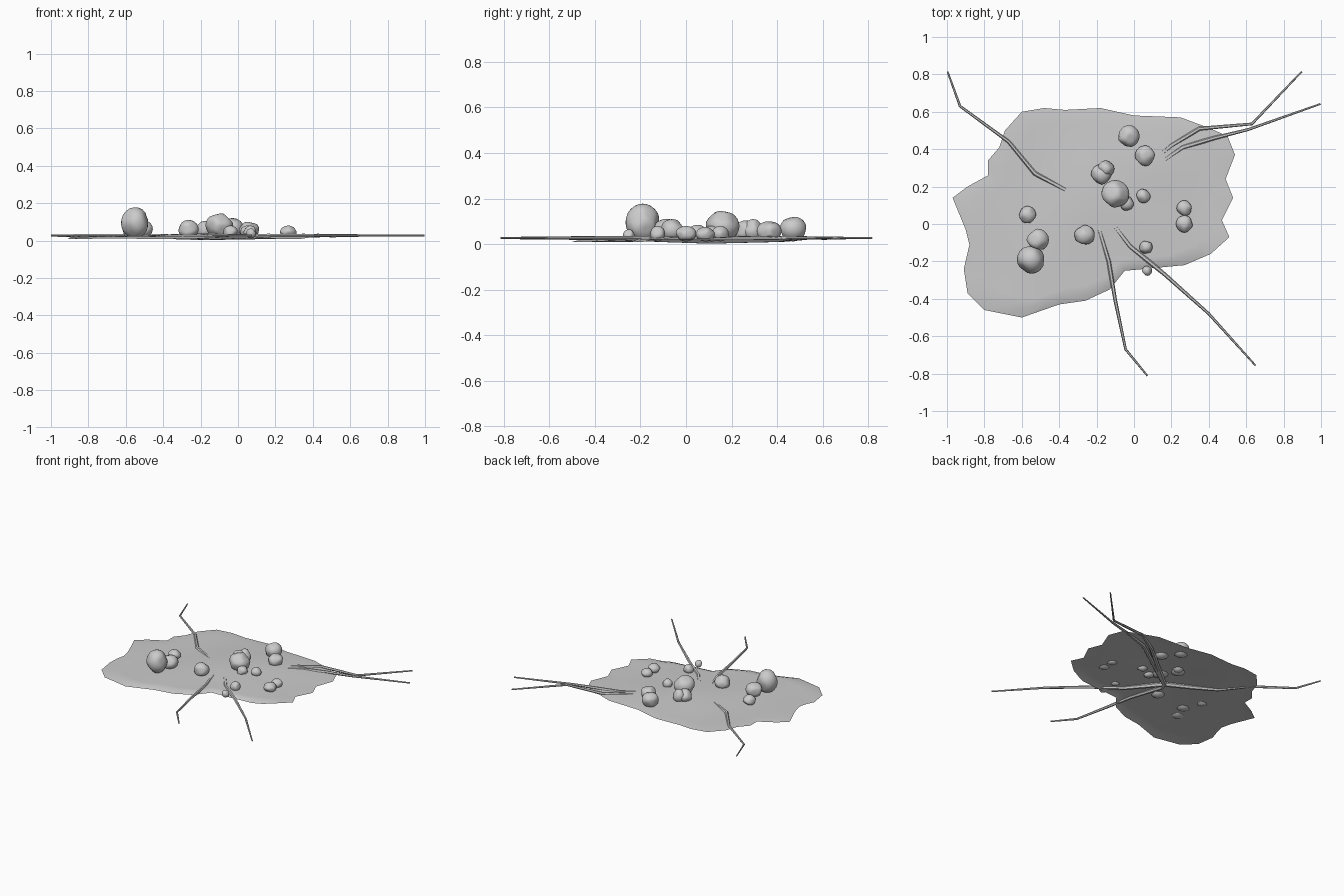
import bpy, bmesh, math, random
from mathutils import Vector

random.seed(7)

cube = bpy.data.objects.get("Cube")
if cube:
    bpy.data.objects.remove(cube)

grey = bpy.data.materials.new("plain grey")
grey.use_nodes = True
GREY = (0.6, 0.6, 0.6, 1)
grey.diffuse_color = GREY
grey.node_tree.nodes["Principled BSDF"].inputs["Base Color"].default_value = GREY

HUB = Vector((-0.19, 0.1))


def ground_height(x, y):
    """Soft mound over the root hub, with a ridge over the rear roots."""
    hub = math.exp(-(Vector((x, y)) - HUB).length_squared / 0.09)
    ridge = math.exp(-(Vector((x, y)) - Vector((0.06, 0.33))).length_squared / 0.05)
    ripple = 0.002 * math.sin(9 * x + 2 * y) * math.cos(8 * y - 3 * x)
    return 0.022 + 0.016 * max(hub, ridge) + ripple


def smooth(obj, angle):
    bpy.ops.object.select_all(action='DESELECT')
    obj.select_set(True)
    bpy.context.view_layer.objects.active = obj
    bpy.ops.object.shade_smooth_by_angle(angle=math.radians(angle))


def finish(name, bm):
    mesh = bpy.data.meshes.new(name)
    bm.to_mesh(mesh)
    bm.free()
    obj = bpy.data.objects.new(name, mesh)
    bpy.context.collection.objects.link(obj)
    mesh.materials.append(grey)
    smooth(obj, 60)


# Ground patch: irregular outline filled with shrinking rings
outline = [(-.6, .6), (-.48, .62), (-.37, .61), (-.18, .62), (0, .58), (.25, .57),
           (.41, .51), (.5, .47), (.54, .37), (.49, .24), (.53, .14), (.47, .02),
           (.51, -.07), (.41, -.16), (.27, -.22), (.06, -.24), (-.05, -.25),
           (-.13, -.35), (-.26, -.41), (-.4, -.43), (-.6, -.5), (-.8, -.46),
           (-.89, -.37), (-.91, -.24), (-.88, -.11), (-.9, -.03), (-.97, .14),
           (-.89, .2), (-.78, .26), (-.78, .34), (-.72, .41), (-.69, .5)]
RINGS = 12
bm = bmesh.new()
rings = []
for k in range(RINGS, 0, -1):
    ring = []
    for i, p in enumerate(outline):
        p = Vector(p)
        q = Vector(outline[(i + 1) % len(outline)])
        for point in (p, (p + q) / 2):
            x, y = HUB.lerp(point, k / RINGS)
            z = ground_height(x, y)
            if k == RINGS:
                z -= 0.012 if y < -0.18 else 0.003
            ring.append(bm.verts.new((x, y, z)))
    rings.append(ring)
hub = bm.verts.new((*HUB, ground_height(*HUB)))
n = len(rings[0])
# The outline runs clockwise, so this winding faces the patch upward
for outer, inner in zip(rings, rings[1:]):
    for i in range(n):
        j = (i + 1) % n
        bm.faces.new((outer[j], inner[j], inner[i], outer[i]))
for i in range(n):
    bm.faces.new((rings[-1][(i + 1) % n], hub, rings[-1][i])[::-1])
bmesh.ops.recalc_face_normals(bm, faces=bm.faces)
if sum(f.normal.z for f in bm.faces) < 0:
    bmesh.ops.reverse_faces(bm, faces=bm.faces)
finish("ground_patch", bm)


# Roots: tapered tubes running from the hub under the patch to bent tips
def root(name, path):
    curve = bpy.data.curves.new(name, 'CURVE')
    curve.dimensions = '3D'
    curve.bevel_depth = 0.017
    curve.bevel_resolution = 1
    curve.use_fill_caps = True
    spline = curve.splines.new('POLY')
    points = [tuple(HUB)] + path
    spline.points.add(len(points) - 1)
    for i, (x, y) in enumerate(points):
        t = i / (len(points) - 1)
        spline.points[i].co = (x, y, 0.017 + 0.01 * min(1, 2 * t), 1)
        spline.points[i].radius = 1 - 0.72 * t
    obj = bpy.data.objects.new(name, curve)
    bpy.context.collection.objects.link(obj)
    curve.materials.append(grey)
    bpy.ops.object.select_all(action='DESELECT')
    obj.select_set(True)
    bpy.context.view_layer.objects.active = obj
    bpy.ops.object.convert(target='MESH')
    smooth(bpy.context.object, 50)


root("rear_right_root", [(-.37, .185), (-.53, .27), (-.67, .44), (-.93, .63), (-.997, .815)])
root("rear_left_root_upper", [(.2, .42), (.35, .51), (.63, .535), (.897, .815)])
root("rear_left_root_lower", [(.26, .41), (.43, .46), (.61, .505), (.997, .642)])
root("front_left_root", [(-.02, -.12), (.165, -.27), (.4, -.48), (.65, -.757)])
root("front_root", [(-.21, .05), (-.135, -.2), (-.1, -.41), (-.045, -.67), (.072, -.812)])

# Stones: lumpy spheres sunk into the patch (x, y, radius, top height)
stones = [(-.03, .47, .06, .12), (.06, .365, .055, .1), (-.15, .295, .045, .11),
          (-.175, .265, .055, .105), (-.1, .16, .075, .145), (-.04, .11, .04, .08),
          (.05, .15, .038, .08), (.27, .085, .042, .075), (.27, 0, .046, .08),
          (.065, -.125, .036, .08), (.07, -.25, .027, .065), (-.265, -.06, .055, .11),
          (-.57, .05, .046, .085), (-.515, -.085, .06, .11), (-.55, -.19, .076, .178)]
BOTTOM = 0.012
for s, (x, y, r, top) in enumerate(stones):
    bm = bmesh.new()
    bmesh.ops.create_icosphere(bm, subdivisions=3, radius=1)
    # Random flattening planes give each stone soft facets
    for _ in range(9):
        d = Vector((random.uniform(-1, 1), random.uniform(-1, 1),
                    random.uniform(-.4, .8))).normalized()
        for v in bm.verts:
            over = v.co.dot(d) - 0.86
            if over > 0:
                v.co -= d * over * 0.9
    high = max(v.co.z for v in bm.verts)
    low = min(v.co.z for v in bm.verts)
    for v in bm.verts:
        t = (v.co.z - low) / (high - low)
        v.co = (x + v.co.x * r, y + v.co.y * r, BOTTOM + t * (top - BOTTOM))
    finish(f"stone_{s + 1}", bm)
